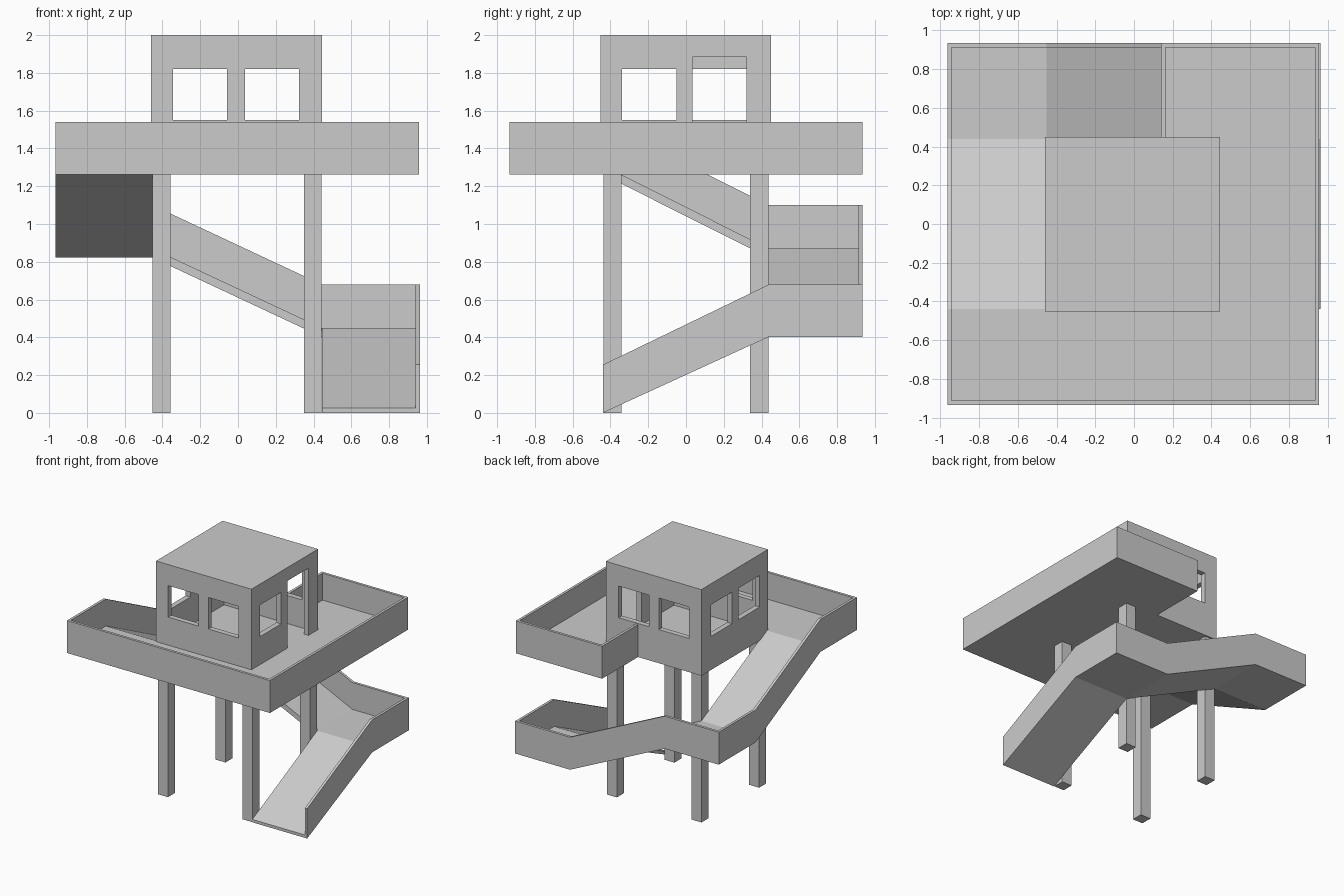
import bpy, bmesh

if "Cube" in bpy.data.objects:
    bpy.data.objects.remove(bpy.data.objects["Cube"])

T = 0.022      # rail thickness
SLAB = 0.048   # floor thickness
RAIL = 0.23    # rail height above floor


def prism(name, profile, axis, a, b):
    """Extrude a 2D profile along an axis: x -> (y,z), y -> (x,z), z -> (x,y)."""
    place = {"x": lambda u, v, w: (w, u, v),
             "y": lambda u, v, w: (u, w, v),
             "z": lambda u, v, w: (u, v, w)}[axis]
    bm = bmesh.new()
    lo = [bm.verts.new(place(u, v, a)) for u, v in profile]
    hi = [bm.verts.new(place(u, v, b)) for u, v in profile]
    bm.faces.new(lo)
    bm.faces.new(hi)
    n = len(profile)
    for i in range(n):
        j = (i + 1) % n
        bm.faces.new((lo[i], lo[j], hi[j], hi[i]))
    bmesh.ops.recalc_face_normals(bm, faces=bm.faces)
    mesh = bpy.data.meshes.new(name)
    bm.to_mesh(mesh)
    bm.free()
    ob = bpy.data.objects.new(name, mesh)
    bpy.context.collection.objects.link(ob)
    return ob


def box(name, x0, x1, y0, y1, z0, z1):
    return prism(name, [(x0, y0), (x1, y0), (x1, y1), (x0, y1)], "z", z0, z1)


def strip(name, path, axis, a, b, down, up):
    """Band following a floor path, from `down` below it to `up` above it."""
    prof = [(u, max(v - down, 0)) for u, v in path]
    prof += [(u, v + up) for u, v in reversed(path)]
    return prism(name, prof, axis, a, b)


def cut(ob, cutter):
    mod = ob.modifiers.new("cut", "BOOLEAN")
    mod.operation = "DIFFERENCE"
    mod.solver = "EXACT"
    mod.object = cutter
    cutter.hide_render = True
    bpy.context.view_layer.objects.active = ob
    bpy.ops.object.modifier_apply(modifier=mod.name)
    bpy.data.objects.remove(cutter, do_unlink=True)


X0, X1, Y0, Y1 = -0.965, 0.957, -0.935, 0.935   # deck extents
XR = 0.963                                      # lower ramp outer edge
CX0, CX1, CY0, CY1 = -0.46, 0.444, -0.452, 0.449  # cabin extents
FLOOR, BASE, TOP = 1.31, 1.262, 1.54
NOTCH = 0.14                                    # left end of rear deck

# legs
for i, (x0, x1) in enumerate(((-0.453, -0.357), (0.349, 0.443))):
    for j, (y0, y1) in enumerate(((-0.437, -0.342), (0.34, 0.437))):
        box(f"leg_{i}{j}", x0, x1, y0, y1, 0, BASE + 0.02)

# deck floor
prism("deck_floor", [(X0, Y0), (X1, Y0), (X1, Y1), (NOTCH, Y1), (NOTCH, CY1),
                     (CX0, CY1), (CX0, -0.44), (X0, -0.44)], "z", BASE, FLOOR)

# deck rails
box("deck_rail_front", X0, X1, Y0, Y0 + T, BASE, TOP)
box("deck_rail_right", X1 - T, X1, Y0 + T, Y1 - T, BASE, TOP)
box("deck_rail_back", NOTCH, X1, Y1 - T, Y1, BASE, TOP)
box("deck_rail_notch", NOTCH, NOTCH + T, CY1, Y1 - T, BASE, TOP)
box("deck_rail_left", X0, X0 + T, Y0 + T, -0.44, BASE, TOP)

# ramps and landings
upper = [(-0.44, FLOOR), (0.438, 0.87), (Y1, 0.87)]
middle = [(-0.453, 0.87), (0.444, 0.45)]
lower = [(-0.44, 0.025), (0.438, 0.45), (Y1, 0.45)]
strip("upper_ramp", upper, "x", X0, -0.453, SLAB, 0)
strip("upper_ramp_rail", upper, "x", X0, X0 + T, SLAB, RAIL)
strip("middle_ramp", middle, "y", 0.438, Y1, SLAB, 0)
strip("lower_ramp", lower, "x", 0.444, XR, SLAB, 0)
strip("lower_ramp_rail", lower, "x", XR - T, XR, SLAB, RAIL)
strip("back_ramp_rail", [(X0, 0.87)] + middle + [(XR, 0.45)],
      "y", Y1 - T, Y1, SLAB, RAIL)

# cabin shell with windows on all sides and a door on the right
W = 0.045
cabin = box("cabin", CX0, CX1, CY0, CY1, BASE, 2.0)
cut(cabin, box("room_cutter", CX0 + W, CX1 - W, CY0 + W, CY1 - W, FLOOR, 2.0 - W))
for x0, x1 in ((-0.345, -0.057), (0.036, 0.323)):
    cut(cabin, box("window_cutter", x0, x1, -0.6, 0.6, 1.55, 1.82))
for y0, y1 in ((-0.338, -0.05), (0.034, 0.32)):
    cut(cabin, box("window_cutter", -0.6, 0.6, y0, y1, 1.55, 1.82))
cut(cabin, box("door_cutter", 0.3, 0.6, 0.034, 0.32, FLOOR, 1.885))
